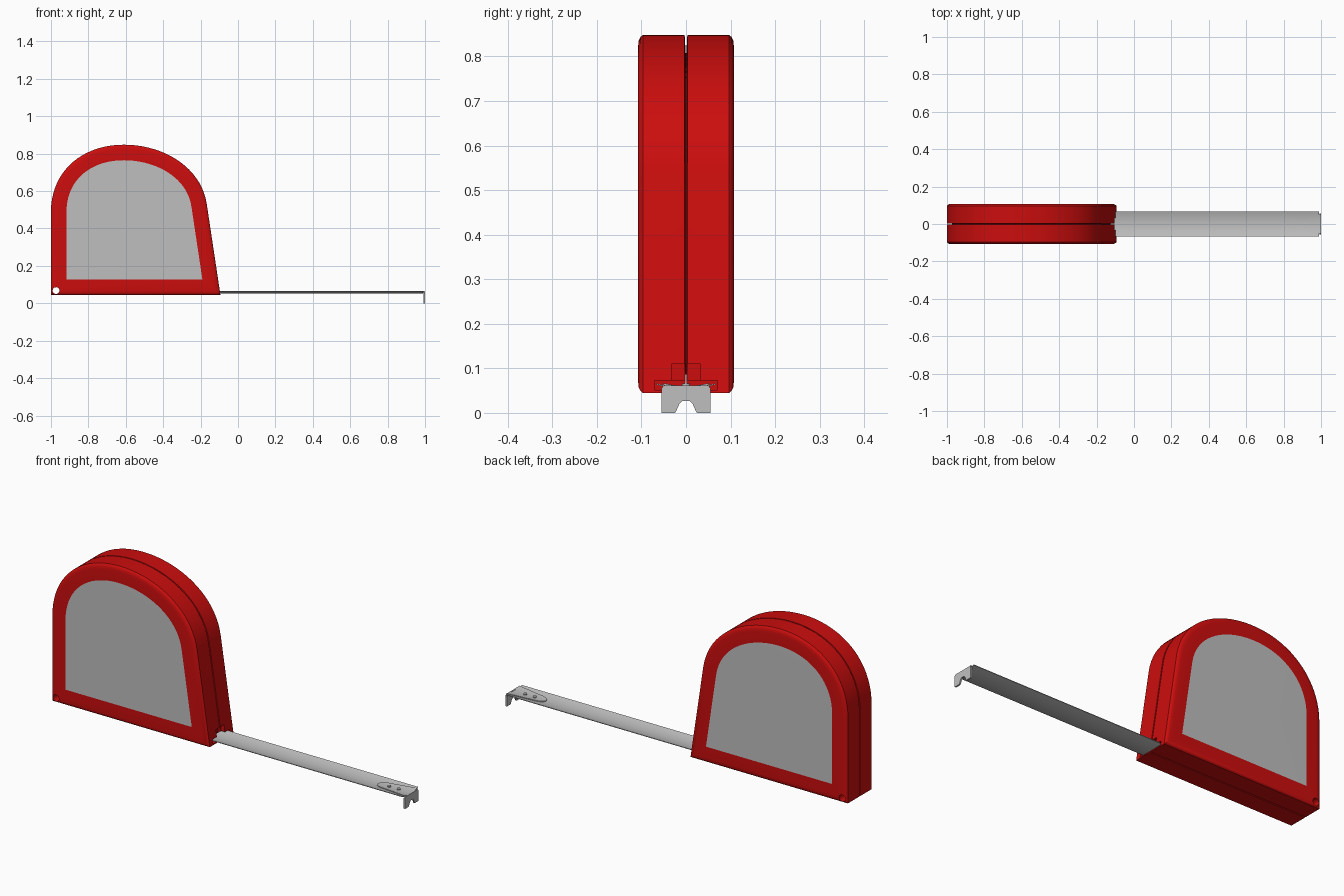
import bpy, bmesh
from math import radians, pi, cos, sin
from mathutils import Vector
from mathutils.geometry import interpolate_bezier

cube = bpy.data.objects.get("Cube")
if cube:
    bpy.data.objects.remove(cube)


def material(name, color):
    m = bpy.data.materials.new(name)
    m.use_nodes = True
    m.diffuse_color = color
    m.node_tree.nodes["Principled BSDF"].inputs["Base Color"].default_value = color
    return m


RED = material("red plastic", (0.6, 0.004, 0.004, 1))
GREY = material("light grey", (0.52, 0.52, 0.52, 1))


def finish(name, bm, *mats):
    bmesh.ops.recalc_face_normals(bm, faces=bm.faces)
    me = bpy.data.meshes.new(name)
    bm.to_mesh(me)
    bm.free()
    ob = bpy.data.objects.new(name, me)
    bpy.context.collection.objects.link(ob)
    for m in mats:
        me.materials.append(m)
    return ob


def loft(rings):
    """Closed solid through equal-length rings of points."""
    bm = bmesh.new()
    rows = [[bm.verts.new(p) for p in ring] for ring in rings]
    n = len(rows[0])
    for a, b in zip(rows, rows[1:]):
        for i in range(n):
            j = (i + 1) % n
            bm.faces.new((a[i], a[j], b[j], b[i]))
    bm.faces.new(rows[0])
    bm.faces.new(rows[-1])
    return bm


def cut(target, cutter):
    mod = target.modifiers.new("cut", 'BOOLEAN')
    mod.operation = 'DIFFERENCE'
    mod.solver = 'EXACT'
    mod.object = cutter
    cutter.hide_render = True
    bpy.context.view_layer.objects.active = target
    bpy.ops.object.modifier_apply(modifier=mod.name)
    bpy.data.objects.remove(cutter)


def box(name, lo, hi, mat):
    lo, hi = Vector(lo), Vector(hi)
    rings = [[(x, lo.y, lo.z), (x, hi.y, lo.z), (x, hi.y, hi.z), (x, lo.y, hi.z)]
             for x in (lo.x, hi.x)]
    return finish(name, loft(rings), mat)


def disc(name, center, radius, depth, axis, mat, sides=24):
    rings = []
    for d in (-depth / 2, depth / 2):
        ring = []
        for i in range(sides):
            u, v = radius * cos(2 * pi * i / sides), radius * sin(2 * pi * i / sides)
            off = Vector((u, d, v)) if axis == 'Y' else Vector((u, v, d))
            ring.append(Vector(center) + off)
        rings.append(ring)
    return finish(name, loft(rings), mat)


# Case outline: straight base, leaning front, domed top (x, z)
def bezier(*pts):
    return interpolate_bezier(*[Vector(p) for p in pts], 20)


outline = [Vector((-1, 0.045)), Vector((-0.094, 0.045))]
outline += bezier((-0.167, 0.53), (-0.197, 0.73), (-0.40, 0.848), (-0.61, 0.848))
outline += bezier((-0.61, 0.848), (-0.84, 0.848), (-1, 0.70), (-1, 0.49))[1:]


def inset_ring(d, y):
    ring = []
    for i, p in enumerate(outline):
        a = (p - outline[i - 1]).normalized()
        b = (outline[(i + 1) % len(outline)] - p).normalized()
        na, nb = Vector((-a.y, a.x)), Vector((-b.y, b.x))
        q = p + (na + nb) * d / (1 + na.dot(nb))
        ring.append((q.x, y, q.y))
    return ring


# Case with a seam groove, rounded rims and grey side panels
half = [(0, 0.003), (0, 0.097), (0.004, 0.102), (0.012, 0.106), (0.025, 0.1075), (0.083, 0.108)]
section = [(d, -y) for d, y in reversed(half)] + [(0.05, 0)] + half
case = finish("case", loft([inset_ring(d, y) for d, y in section]), RED, GREY)
for f in case.data.polygons:
    if len(f.vertices) > 4:
        f.material_index = 1

# Lanyard hole, tape mouth and the shallow notch above it
cut(case, disc("hole_cutter", (-0.973, 0, 0.068), 0.018, 0.5, 'Y', RED))
cut(case, box("mouth_cutter", (-0.25, -0.071, 0.051), (0.1, 0.071, 0.073), RED))
cut(case, box("notch_cutter", (-0.12, -0.033, 0.06), (0.1, 0.033, 0.11), RED))


# Curved strips: the cross-section is a shallow upward-open arc
def strip(name, stations, z, thick):
    rings = []
    steps = [i / 6 - 1 for i in range(13)]
    for x, w in stations:
        low = [(x, w * t, z + 2.4 * (w * t) ** 2) for t in steps]
        rings.append(low + [(a, b, c + thick) for a, b, c in reversed(low)])
    return finish(name, loft(rings), GREY)


blade = strip("tape_blade", [(-0.24, 0.066), (0.99, 0.066)], 0.053, 0.003)
tongue = strip("hook_tongue",
               [(0.806, 0.006), (0.812, 0.016), (0.825, 0.025), (0.845, 0.031),
                (0.88, 0.035), (0.98, 0.05), (0.996, 0.052)], 0.0565, 0.004)
rivets = [disc("rivet", (x, 0, 0.062), 0.009, 0.008, 'Z', GREY) for x in (0.87, 0.925)]

# Down-turned hook with an arched notch between two legs
side = [(0.008, 0.027), (0.015, 0.02), (0.023, 0.002), (0.025, 0), (0.055, 0), (0.055, 0.055), (0.05, 0.062)]
shape = side + [(-y, z) for y, z in reversed(side)]
hook = finish("end_hook", loft([[(x, y, z) for y, z in shape] for x in (0.992, 1)]), GREY)

bpy.ops.object.select_all(action='DESELECT')
for ob in [case, blade, tongue, hook] + rivets:
    ob.select_set(True)
bpy.context.view_layer.objects.active = case
bpy.ops.object.shade_smooth_by_angle(angle=radians(30))
